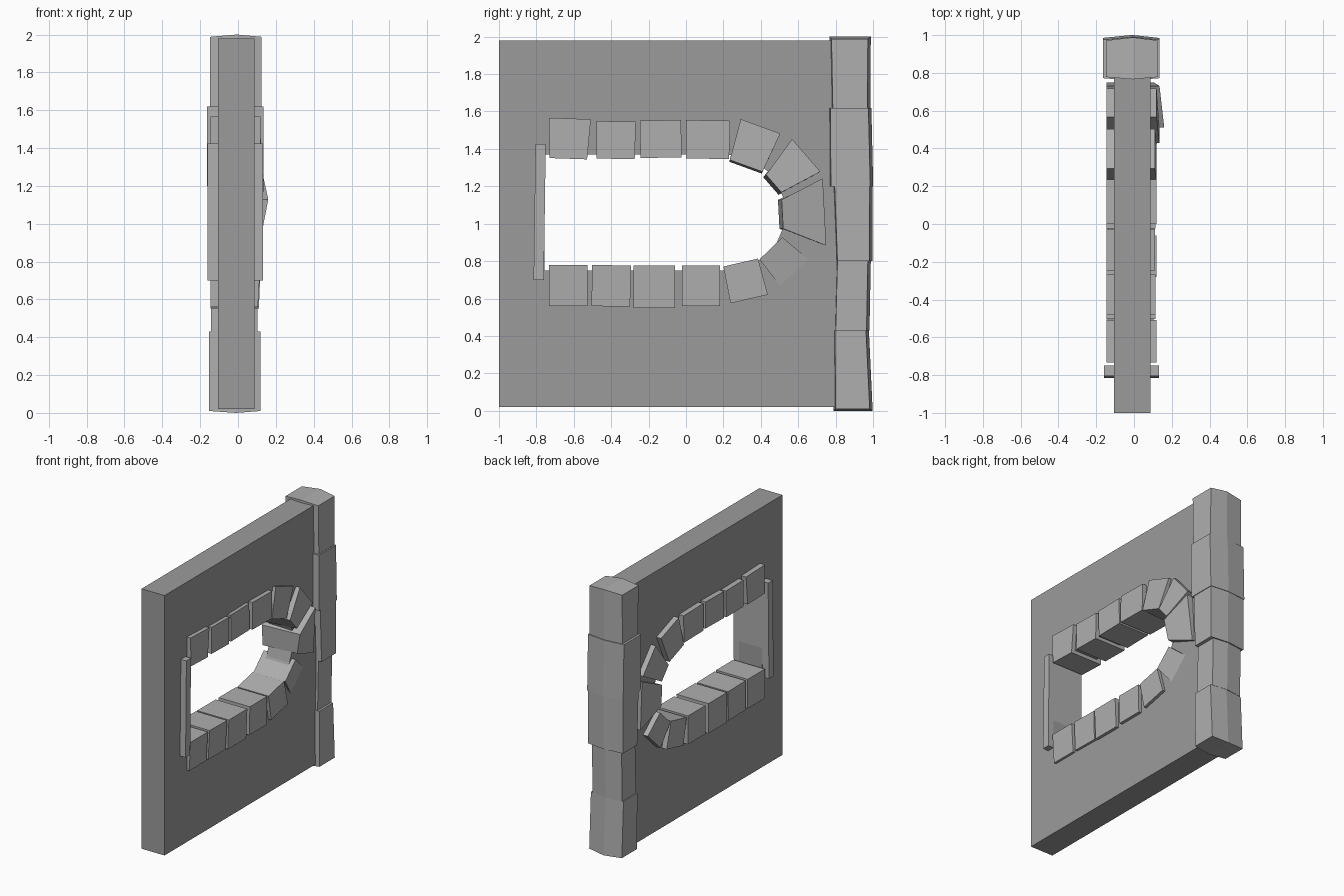
import bpy, bmesh
from math import cos, sin, radians, pi

if "Cube" in bpy.data.objects:
    bpy.data.objects.remove(bpy.data.objects["Cube"])


def grey(name, value):
    mat = bpy.data.materials.new(name)
    mat.diffuse_color = (value, value, value, 1)
    mat.use_nodes = True
    mat.node_tree.nodes["Principled BSDF"].inputs["Base Color"].default_value = mat.diffuse_color
    return mat


wall_grey = grey("wall_grey", .33)
stone_grey = grey("stone_grey", .43)


def mesh_object(name, build, mat):
    bm = bmesh.new()
    build(bm)
    bmesh.ops.recalc_face_normals(bm, faces=bm.faces)
    me = bpy.data.meshes.new(name)
    bm.to_mesh(me)
    bm.free()
    me.materials.append(mat)
    ob = bpy.data.objects.new(name, me)
    bpy.context.collection.objects.link(ob)
    return ob


def loft(name, ring_a, ring_b, mat):
    """Closed solid between two matching rings of points."""
    def build(bm):
        a = [bm.verts.new(p) for p in ring_a]
        b = [bm.verts.new(p) for p in ring_b]
        bm.faces.new(a)
        bm.faces.new(b)
        for i in range(len(a)):
            j = (i + 1) % len(a)
            bm.faces.new((a[i], a[j], b[j], b[i]))
    return mesh_object(name, build, mat)


def slab(name, outline, x0, x1, mat):
    return loft(name, [(x0, y, z) for y, z in outline],
                [(x1, y, z) for y, z in outline], mat)


# Wall with an arched (D-shaped) opening
wall = slab("wall", [(-1, .02), (.86, .02), (.86, 1.98), (-1, 1.98)], -.105, .087, wall_grey)
arc = [(.22 + .31 * cos(a), 1.06 + .31 * sin(a))
       for a in (-pi / 2 + pi * i / 12 for i in range(13))]
cutter = slab("opening_cutter", [(-.757, 1.37), (-.757, .75)] + arc, -.5, .5, wall_grey)
mod = wall.modifiers.new("opening", 'BOOLEAN')
mod.operation = 'DIFFERENCE'
mod.solver = 'EXACT'
mod.object = cutter
bpy.context.view_layer.objects.active = wall
bpy.ops.object.modifier_apply(modifier=mod.name)
bpy.data.objects.remove(cutter)

# Flat stone along the straight end of the opening
slab("end_stone", [(-.815, .70), (-.76, .70), (-.75, 1.425), (-.805, 1.425)],
     -.16, .133, stone_grey)

# Surround stones: y, z, inner width, outer width, height, outward angle,
# front x at inner edge, front x at outer edge, inner lean to the back, front twist
stones = [
    (-.625, 1.455, .20, .225, .215, 88, .118, .118, 0, 0),
    (-.375, 1.447, .205, .21, .20, 89, .115, .115, 0, 0),
    (-.135, 1.453, .22, .22, .20, 91, .112, .112, 0, 0),
    (.117, 1.450, .23, .235, .205, 89, .12, .12, 0, 0),
    (.36, 1.415, .185, .225, .225, 70, .12, .11, .01, 0),
    (.556, 1.29, .125, .23, .23, 41, .135, .12, .02, 0),
    (.628, 1.057, .155, .36, .225, 3, .145, .12, .02, .015),
    (.52, .80, .17, .21, .19, -46, .12, .085, 0, 0),
    (.315, .695, .19, .205, .20, -77, .115, .11, 0, 0),
    (.08, .668, .205, .205, .215, -90, .115, .11, 0, 0),
    (-.17, .663, .22, .22, .225, -90, .12, .11, 0, 0),
    (-.40, .668, .21, .205, .22, -91, .115, .105, 0, 0),
    (-.63, .670, .205, .205, .22, -90, .118, .105, 0, 0),
]
for i, (cy, cz, wi, wo, h, ang, xi, xo, lean, twist) in enumerate(stones):
    c, s = cos(radians(ang)), sin(radians(ang))

    def place(x, u, v):
        return (x, cy + u * c - v * s, cz + u * s + v * c)

    rings = []
    for x_in, x_out, shift, tw in ((xi, xo, 0, twist), (-.145, -.145, lean, 0)):
        rings.append([place(x_in - tw, -h / 2 - shift, -wi / 2),
                      place(x_in + tw, -h / 2 - shift, wi / 2),
                      place(x_out + tw, h / 2, wo / 2),
                      place(x_out - tw, h / 2, -wo / 2)])
    loft(f"surround_stone_{i + 1}", *rings, stone_grey)

# Corner pillar of stacked blocks, bulging slightly along the middle:
# bottom z, top z, x min, x max, y range at bottom, y range at top
blocks = [
    (.01, .43, -.152, .12, .80, .982, .797, .962),
    (.43, .80, -.143, .104, .80, .965, .81, .972),
    (.80, 1.20, -.16, .13, .81, .98, .795, .982),
    (1.20, 1.62, -.165, .135, .775, .985, .772, .975),
    (1.62, 1.988, -.148, .125, .785, .97, .778, .972),
]
last = len(blocks) - 1
for i, (z0, z1, x0, x1, ya0, ya1, yb0, yb1) in enumerate(blocks):
    xm = (x0 + x1) / 2 + .005

    def ring(z, y0, y1, crown):
        return [(x0, y0, z), (xm, y0 - .012, z + crown), (x1, y0, z),
                (x1, y1, z), (xm, y1 + .016, z + crown), (x0, y1, z)]

    def build(bm):
        a = [bm.verts.new(p) for p in ring(z0, ya0, ya1, -.01 if i == 0 else 0)]
        b = [bm.verts.new(p) for p in ring(z1, yb0, yb1, .012 if i == last else 0)]
        for r in (a, b):
            bm.faces.new((r[0], r[1], r[4], r[5]))
            bm.faces.new((r[1], r[2], r[3], r[4]))
        for k in range(6):
            n = (k + 1) % 6
            bm.faces.new((a[k], a[n], b[n], b[k]))
    mesh_object(f"pillar_block_{i + 1}", build, stone_grey)
